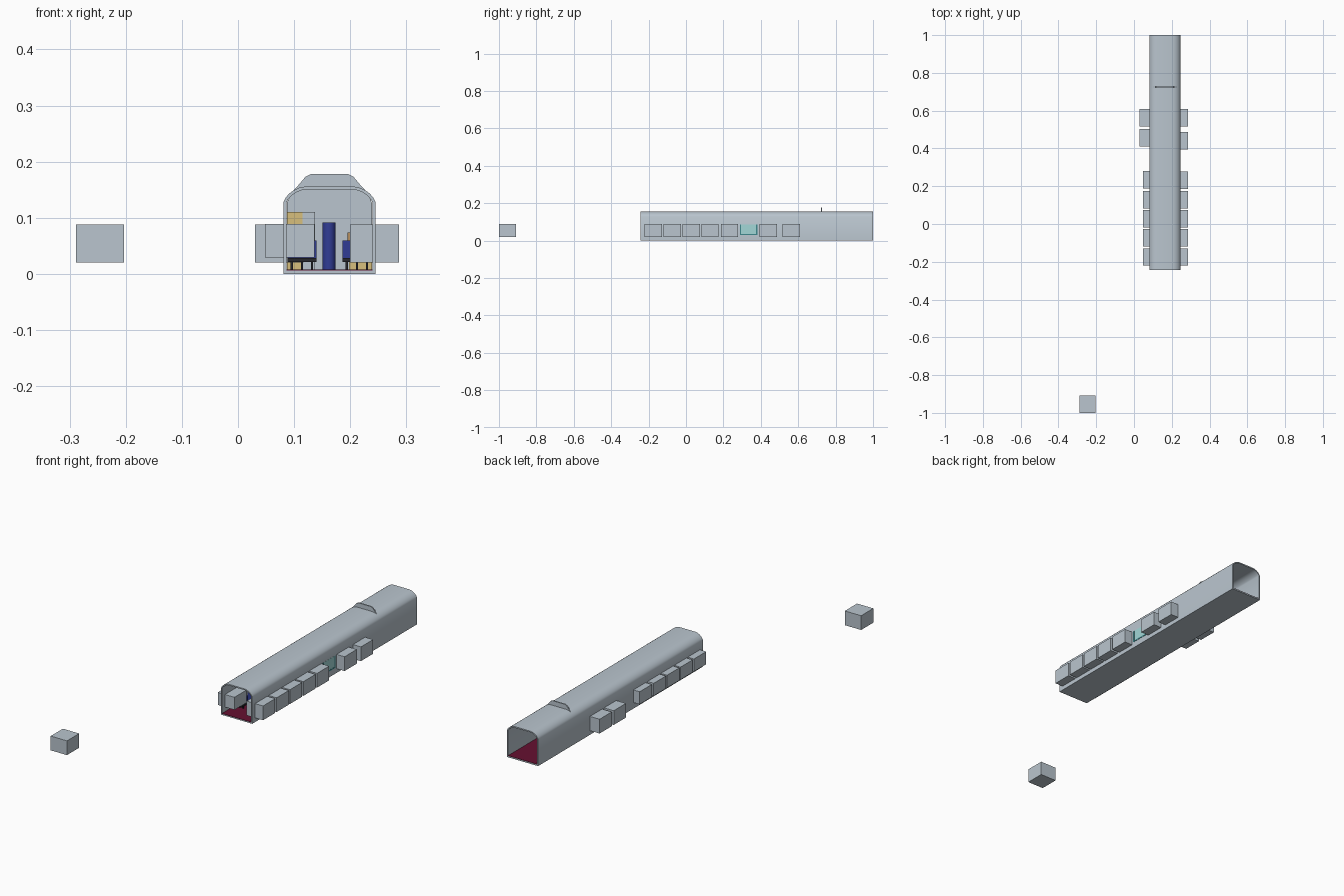
import bpy, bmesh, math

if "Cube" in bpy.data.objects:
    bpy.data.objects.remove(bpy.data.objects["Cube"])

CX = 0.163           # centre line of the carriage
Y0, Y1 = -0.243, 1.0  # carriage ends


def material(name, rgb):
    m = bpy.data.materials.new(name)
    m.diffuse_color = (*rgb, 1)
    m.use_nodes = True
    m.node_tree.nodes["Principled BSDF"].inputs["Base Color"].default_value = m.diffuse_color
    return m


GREY = material("blue grey", (0.49, 0.56, 0.62))
RED = material("maroon", (0.13, 0.005, 0.03))
BLUE = material("navy blue", (0.03, 0.045, 0.30))
BLACK = material("near black", (0.02, 0.02, 0.025))
YELLOW = material("pale yellow", (0.68, 0.52, 0.20))
TEAL = material("pale teal", (0.36, 0.68, 0.68))
DARK_TEAL = material("dark teal", (0.05, 0.25, 0.27))
ORANGE = material("tan", (0.55, 0.32, 0.13))


def finish(bm, name, mat):
    bmesh.ops.recalc_face_normals(bm, faces=bm.faces)
    me = bpy.data.meshes.new(name)
    bm.to_mesh(me)
    bm.free()
    me.materials.append(mat)
    ob = bpy.data.objects.new(name, me)
    bpy.context.collection.objects.link(ob)
    return ob


def box(name, mat, x, y, z):
    """Box from (low, high) pairs on each axis."""
    bm = bmesh.new()
    bmesh.ops.create_cube(bm, size=1)
    for v in bm.verts:
        v.co = [r[0] if c < 0 else r[1] for c, r in zip(v.co, (x, y, z))]
    return finish(bm, name, mat)


def extrude(name, mat, profile, y0, y1):
    """Extrude a closed x-z outline along y."""
    bm = bmesh.new()
    f = bm.faces.new([bm.verts.new((x, y0, z)) for x, z in profile])
    g = bmesh.ops.extrude_face_region(bm, geom=[f])["geom"]
    for v in g:
        if isinstance(v, bmesh.types.BMVert):
            v.co.y = y1
    return finish(bm, name, mat)


def cylinder(name, mat, x, y, r, z0, z1, sides=16):
    bm = bmesh.new()
    bmesh.ops.create_cone(bm, cap_ends=True, segments=sides, radius1=r, radius2=r, depth=z1 - z0)
    bmesh.ops.translate(bm, verts=bm.verts, vec=(x, y, (z0 + z1) / 2))
    return finish(bm, name, mat)


def smooth(ob):
    bpy.ops.object.select_all(action='DESELECT')
    ob.select_set(True)
    bpy.context.view_layer.objects.active = ob
    bpy.ops.object.shade_smooth_by_angle(angle=math.radians(35))


def mirrored(half):
    """Right-hand outline points mirrored about the centre line."""
    return [(CX + x, z) for x, z in half] + [(CX - x, z) for x, z in reversed(half)]


# carriage shell: open tube, thin walls
outer = mirrored([(0.082, 0), (0.082, 0.128), (0.078, 0.136), (0.072, 0.143),
                  (0.064, 0.149), (0.053, 0.154), (0.042, 0.156)])
inner = mirrored([(0.077, 0.006), (0.077, 0.127), (0.073, 0.134), (0.067, 0.140),
                  (0.060, 0.145), (0.051, 0.149), (0.041, 0.150)])
bm = bmesh.new()
rings = [[bm.verts.new((x, y, z)) for x, z in p]
         for p, y in ((outer, Y0), (outer, Y1), (inner, Y1), (inner, Y0))]
n = len(outer)
for a in range(4):
    ra, rb = rings[a], rings[(a + 1) % 4]
    for i in range(n):
        j = (i + 1) % n
        bm.faces.new((ra[i], ra[j], rb[j], rb[i]))
smooth(finish(bm, "carriage_shell", GREY))

# carpet
box("carpet", RED, (CX - 0.0768, CX + 0.0768), (Y0 - 0.001, Y1 - 0.001), (0.006, 0.0075))

# partition wall with its top rising through the roof
extrude("partition", GREY, mirrored([(0.076, 0.007), (0.076, 0.126), (0.069, 0.142),
        (0.063, 0.150), (0.052, 0.162), (0.043, 0.173), (0.033, 0.178)]), 0.722, 0.728)

# window blocks, right side, left side and one detached
for i, y in enumerate((-0.175, -0.073, 0.028, 0.129, 0.232, 0.440, 0.563)):
    box(f"right_window_block_{i}", GREY, (0.2, 0.287), (y - 0.046, y + 0.046), (0.02, 0.088))
for i, y in enumerate((-0.175, -0.073, 0.028, 0.129, 0.235)):
    box(f"left_window_block_{i}", GREY, (0.048, 0.136), (y - 0.046, y + 0.046), (0.029, 0.089))
for i, y in enumerate((0.456, 0.563)):
    box(f"left_rear_block_{i}", GREY, (0.03, 0.117), (y - 0.046, y + 0.046), (0.02, 0.088))
box("detached_block", GREY, (-0.289, -0.203), (-1.0, -0.908), (0.02, 0.088))

# uncovered window: glass plate with side and bottom trim
box("window_glass", TEAL, (0.239, 0.2458), (0.29, 0.38), (0.033, 0.087))
for name, y, z in (("trim_front", (0.288, 0.295), (0.031, 0.087)),
                   ("trim_back", (0.375, 0.382), (0.031, 0.087)),
                   ("trim_bottom", (0.288, 0.382), (0.029, 0.035))):
    box("window_" + name, DARK_TEAL, (0.239, 0.2465), y, z)

# blue post in the aisle
smooth(cylinder("aisle_post", BLUE, CX - 0.001, -0.14, 0.0115, 0.007, 0.092, 24))

# seat rows: dark cushion on legs with a blue back
for r in range(5):
    y = -0.15 + r * 0.105
    for side in (-1, 1):
        x = CX + side * 0.049
        lab = f"{'left' if side < 0 else 'right'}_{r}"
        box("seat_" + lab, BLACK, (x - 0.026, x + 0.026), (y - 0.02, y + 0.02), (0.021, 0.028))
        box("seat_back_" + lab, BLUE, (x - 0.026, x + 0.026), (y + 0.018, y + 0.025), (0.028, 0.06))
        for dx in (-0.018, 0.0, 0.018):
            box("seat_leg_" + lab, BLACK, (x + dx - 0.002, x + dx + 0.002),
                (y - 0.002, y + 0.002), (0.0075, 0.021))

# cabinets ahead of the partition
box("yellow_cabinet_left", YELLOW, (0.087, 0.115), (0.63, 0.71), (0.0075, 0.11))
box("grey_cabinet_left", GREY, (0.115, 0.137), (0.63, 0.71), (0.0075, 0.11))
box("yellow_cabinet_right", YELLOW, (0.198, 0.239), (0.63, 0.71), (0.0075, 0.06))
smooth(cylinder("tan_canister", ORANGE, 0.203, 0.67, 0.008, 0.06, 0.074))
